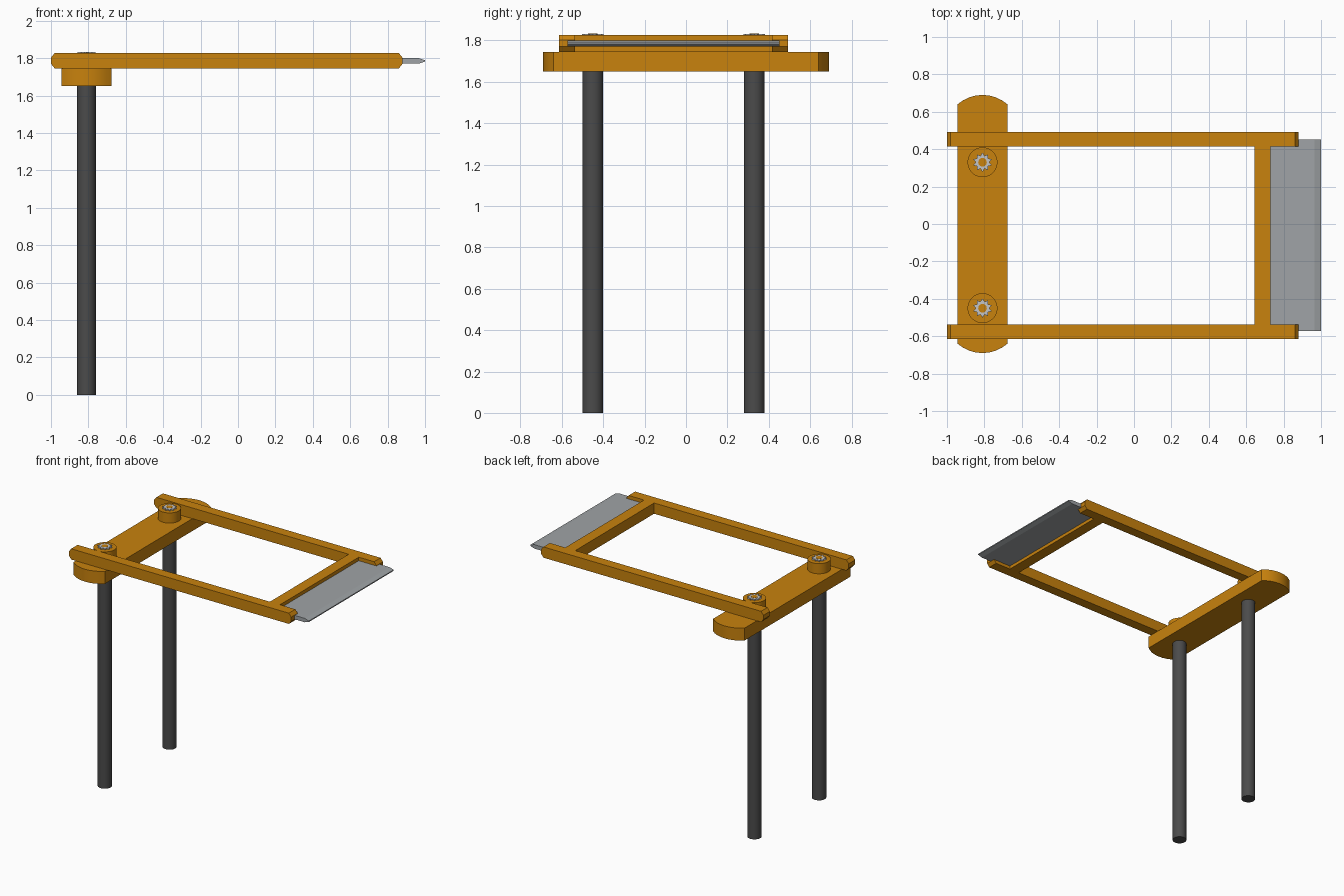
import bpy, bmesh
from math import sin, cos, pi, asin
from mathutils import Vector

cube = bpy.data.objects.get("Cube")
if cube:
    bpy.data.objects.remove(cube, do_unlink=True)


def material(name, rgb):
    m = bpy.data.materials.new(name)
    m.use_nodes = True
    m.diffuse_color = (*rgb, 1)
    m.node_tree.nodes["Principled BSDF"].inputs["Base Color"].default_value = (*rgb, 1)
    return m


ORANGE = material("orange", (0.58, 0.223, 0.004))
DARK = material("dark grey", (0.07, 0.07, 0.07))
STEEL = material("steel grey", (0.35, 0.37, 0.385))
SILVER = material("light silver", (0.56, 0.56, 0.56))


def prism(name, outline, start, depth, mat, smooth=False):
    """Extrude a closed outline of 3D points along a depth vector."""
    bm = bmesh.new()
    face = bm.faces.new([bm.verts.new(Vector(p) + Vector(start)) for p in outline])
    out = bmesh.ops.extrude_face_region(bm, geom=[face], use_keep_orig=True)
    top = [v for v in out["geom"] if isinstance(v, bmesh.types.BMVert)]
    bmesh.ops.translate(bm, verts=top, vec=Vector(depth))
    bmesh.ops.recalc_face_normals(bm, faces=bm.faces)
    mesh = bpy.data.meshes.new(name)
    bm.to_mesh(mesh)
    bm.free()
    obj = bpy.data.objects.new(name, mesh)
    bpy.context.collection.objects.link(obj)
    mesh.materials.append(mat)
    if smooth:
        bpy.ops.object.select_all(action="DESELECT")
        obj.select_set(True)
        bpy.context.view_layer.objects.active = obj
        bpy.ops.object.shade_smooth_by_angle()
    return obj


def circle(r, n=32):
    return [(r * cos(2 * pi * i / n), r * sin(2 * pi * i / n), 0) for i in range(n)]


POST_X = -0.81
BASE_Z, RAIL_Z, TOP_Z = 1.65, 1.745, 1.827

# Base block with shallow rounded ends
half, radius, reach = 0.133, 0.202, 0.69
spread = asin(half / radius)
arc = []
for i in range(9):
    a = spread * (1 - i / 4)
    arc.append((radius * sin(a), reach - radius + radius * cos(a), 0))
outline = arc + [(-x, -y, 0) for x, y, z in arc]
prism("base_block", outline, (POST_X, 0, BASE_Z), (0, 0, RAIL_Z - BASE_Z), ORANGE, True)

# Posts, collars and toothed caps
star = [((0.052 if i % 2 else 0.036) * cos(pi * i / 10),
         (0.052 if i % 2 else 0.036) * sin(pi * i / 10), 0) for i in range(20)]
for side, y in (("left", 0.33), ("right", -0.45)):
    prism(f"post_{side}", circle(0.05), (POST_X, y, 0), (0, 0, BASE_Z + 0.01), DARK, True)
    prism(f"collar_{side}", circle(0.08), (POST_X, y, RAIL_Z - 0.005), (0, 0, 0.083), ORANGE, True)
    prism(f"toothed_cap_{side}", star, (POST_X, y, 1.82), (0, 0, 0.012), SILVER)
    prism(f"cap_centre_{side}", circle(0.023, 20), (POST_X, y, 1.825), (0, 0, 0.008), ORANGE)

# Side rails with chamfered ends
c, d = 0.02, 0.025
rail = [(-1, 0, RAIL_Z + d), (-1 + c, 0, RAIL_Z), (0.88 - c, 0, RAIL_Z), (0.88, 0, RAIL_Z + d),
        (0.88, 0, TOP_Z - d), (0.88 - c, 0, TOP_Z), (-1 + c, 0, TOP_Z), (-1, 0, TOP_Z - d)]
for name, y in (("rail_left", 0.415), ("rail_right", -0.614)):
    prism(name, rail, (0, y, 0), (0, 0.078, 0), ORANGE)

# Crossbar between the rails
bar = [(0.645, 0, RAIL_Z), (0.73, 0, RAIL_Z), (0.73, 0, TOP_Z), (0.645, 0, TOP_Z)]
prism("crossbar", bar, (0, -0.54, 0), (0, 0.96, 0), ORANGE)

# Blade with a bevelled outer edge
blade = [(0.7, 0, 1.77), (0.965, 0, 1.77), (1, 0, 1.781), (1, 0, 1.789), (0.965, 0, 1.8), (0.7, 0, 1.8)]
prism("blade", blade, (0, -0.573, 0), (0, 1.024, 0), STEEL)
